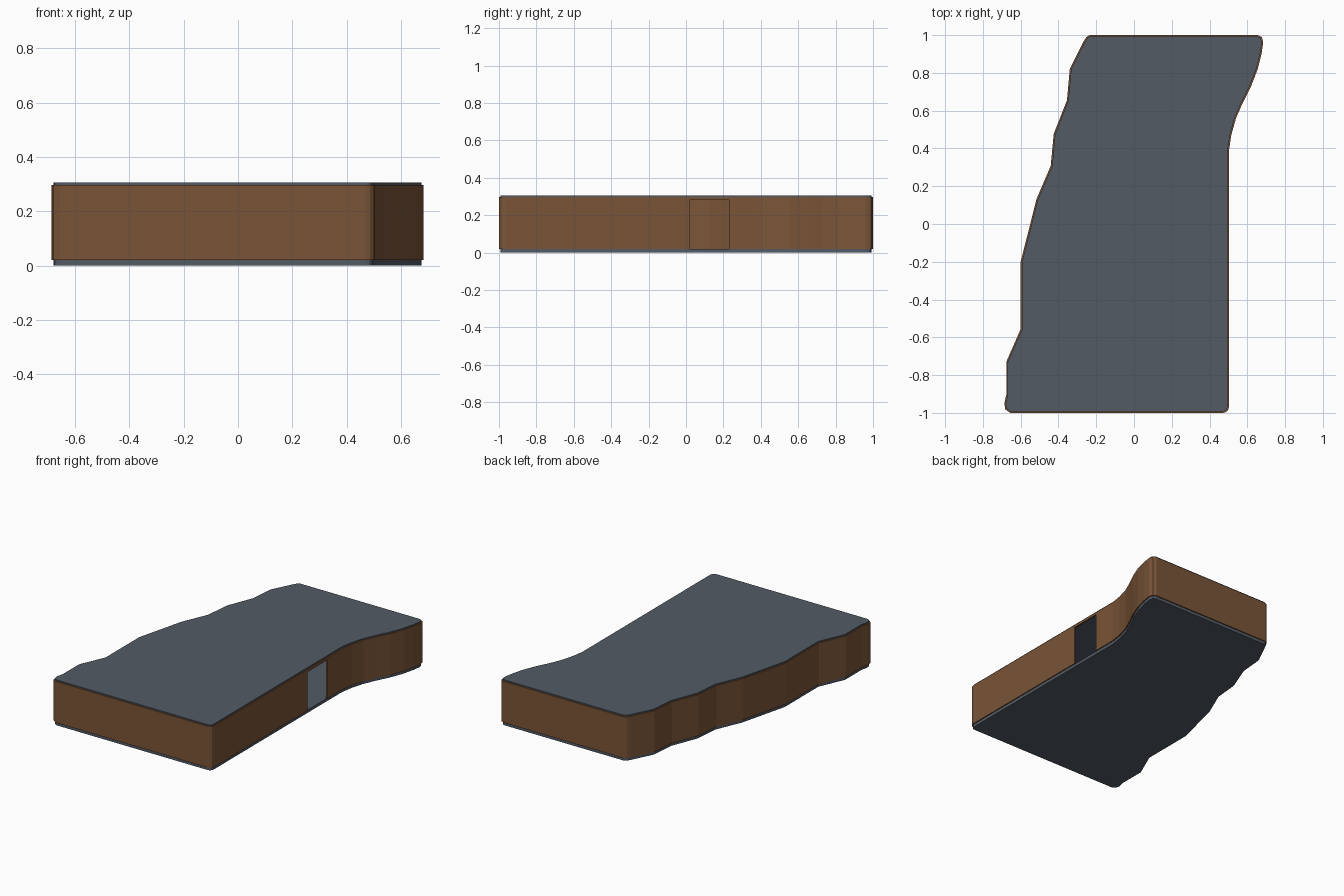
import bpy, bmesh
from mathutils import Vector

cube = bpy.data.objects.get("Cube")
if cube:
    bpy.data.objects.remove(cube)

FLOOR_TOP, DOOR_TOP, WALL_TOP, ROOF_TOP = 0.02, 0.28, 0.297, 0.305
DOOR_START, DOOR_END = 0.02, 0.23
WALL_X = 0.503


def material(name, color):
    mat = bpy.data.materials.new(name)
    mat.use_nodes = True
    mat.diffuse_color = color
    mat.node_tree.nodes["Principled BSDF"].inputs["Base Color"].default_value = color
    return mat


slate = material("slate grey", (0.088, 0.105, 0.131, 1))
brown = material("timber brown", (0.195, 0.090, 0.039, 1))

# Plan outline, counter-clockwise from the front right corner
outline = [Vector(p) for p in [
    (0.47, -1.0), (0.486, -0.996), (0.498, -0.985), (WALL_X, -0.965),
    (WALL_X, DOOR_START), (WALL_X, DOOR_END), (WALL_X, 0.39),
    (0.515, 0.47), (0.54, 0.56), (0.575, 0.64), (0.62, 0.73),
    (0.655, 0.82), (0.675, 0.9), (0.684, 0.96), (0.677, 0.99), (0.655, 1.0),
    (-0.235, 1.0), (-0.252, 0.99), (-0.265, 0.97),
    (-0.34, 0.82), (-0.355, 0.655), (-0.425, 0.477), (-0.441, 0.307),
    (-0.516, 0.132), (-0.6, -0.2), (-0.6, -0.556), (-0.676, -0.73),
    (-0.676, -0.905), (-0.687, -0.95), (-0.681, -0.982), (-0.655, -1.0)]]


def inset(points, amount):
    """Move a closed outline inwards with mitred corners."""
    result = []
    for i, p in enumerate(points):
        a = (p - points[i - 1]).normalized()
        b = (points[(i + 1) % len(points)] - p).normalized()
        na, nb = Vector((-a.y, a.x)), Vector((-b.y, b.x))
        result.append(p + (na + nb) * amount / (1 + na.dot(nb)))
    return result


def finish(bm, name, mat):
    mesh = bpy.data.meshes.new(name)
    bm.to_mesh(mesh)
    bm.free()
    mesh.materials.append(mat)
    obj = bpy.data.objects.new(name, mesh)
    bpy.context.collection.objects.link(obj)
    return obj


def slab(name, points, bottom, top):
    bm = bmesh.new()
    base = bm.faces.new([bm.verts.new((p.x, p.y, bottom)) for p in points])
    grown = bmesh.ops.extrude_face_region(bm, geom=[base], use_keep_orig=True)
    moved = [v for v in grown["geom"] if isinstance(v, bmesh.types.BMVert)]
    bmesh.ops.translate(bm, verts=moved, vec=(0, 0, top - bottom))
    bmesh.ops.recalc_face_normals(bm, faces=bm.faces)
    return finish(bm, name, slate)


# Floor and roof plates sit slightly inside the wall face
plate = inset(outline, 0.007)
slab("floor", plate, 0, FLOOR_TOP)
slab("roof", plate, WALL_TOP, ROOF_TOP)

# Thin outer wall, with the doorway left open on one side
bm = bmesh.new()
rows = [[bm.verts.new((p.x, p.y, z)) for p in outline]
        for z in (FLOOR_TOP, DOOR_TOP, WALL_TOP)]
door = next(i for i, p in enumerate(outline) if abs(p.y - DOOR_START) < 1e-4)
for level in (0, 1):
    low, high = rows[level], rows[level + 1]
    for i in range(len(outline)):
        j = (i + 1) % len(outline)
        if level == 0 and i == door:
            continue
        bm.faces.new((low[i], low[j], high[j], high[i]))
walls = finish(bm, "outer_walls", brown)
thick = walls.modifiers.new("wall thickness", "SOLIDIFY")
thick.thickness = 0.01
thick.offset = -1
thick.use_even_offset = True
